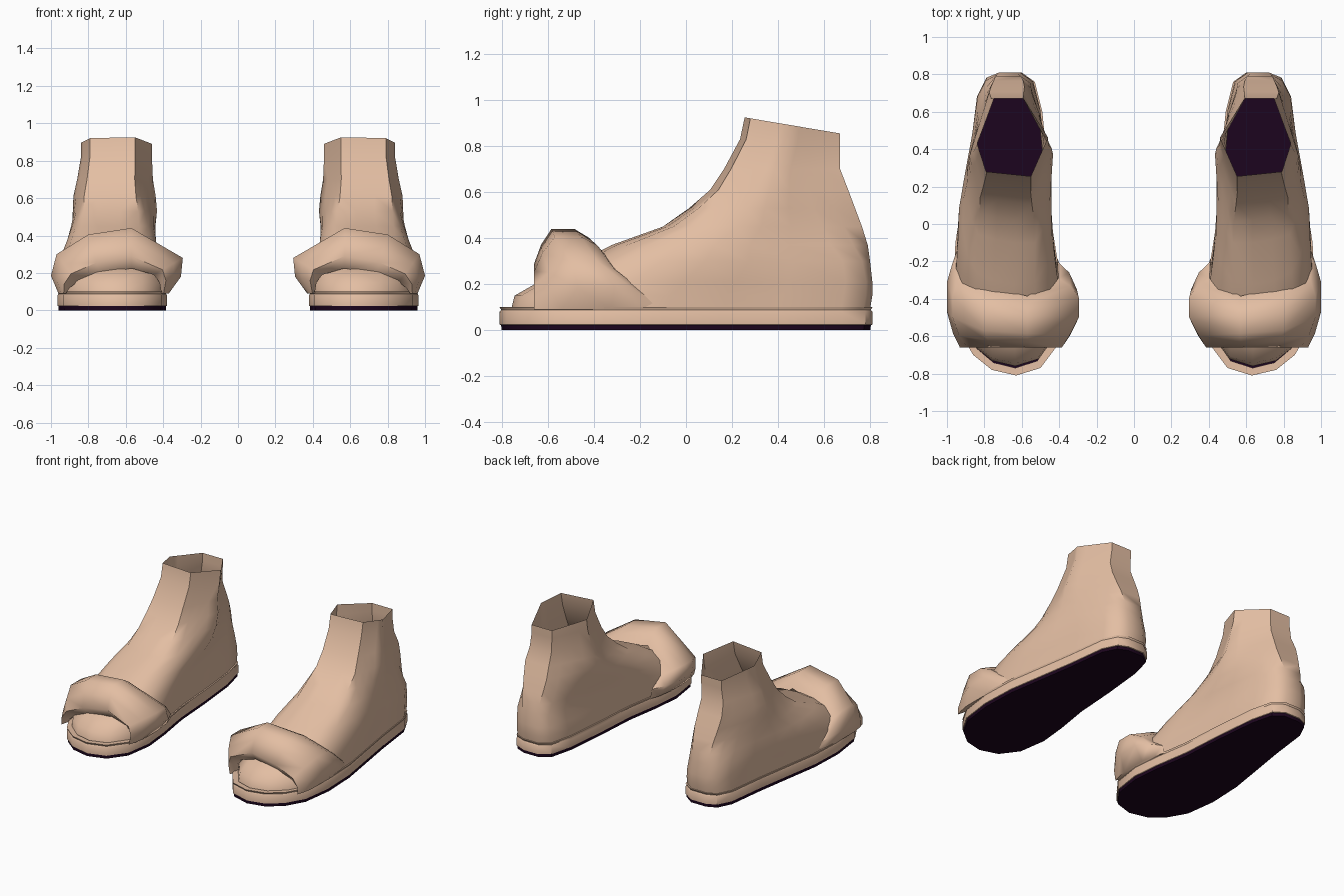
import bpy
from math import radians

cube = bpy.data.objects.get("Cube")
if cube:
    bpy.data.objects.remove(cube, do_unlink=True)


def make_material(name, rgb):
    mat = bpy.data.materials.new(name)
    mat.use_nodes = True
    mat.diffuse_color = (*rgb, 1)
    mat.node_tree.nodes["Principled BSDF"].inputs["Base Color"].default_value = (*rgb, 1)
    return mat


tan = make_material("tan", (0.77, 0.515, 0.365))
dark_plum = make_material("dark_plum", (0.012, 0.0015, 0.013))


def lerp(a, b, t):
    return a + (b - a) * t


def loft(name, rings, mats, cap_first=False, cap_last=False, angle=40):
    """Skin closed rings into a shell and mirror it to the other side."""
    n = len(rings[0])
    verts = [p for ring in rings for p in ring]
    faces = []
    for r in range(len(rings) - 1):
        for i in range(n):
            j = (i + 1) % n
            faces.append((r * n + i, r * n + j, (r + 1) * n + j, (r + 1) * n + i))
    if cap_first:
        faces.append(tuple(reversed(range(n))))
    if cap_last:
        faces.append(tuple(range(len(verts) - n, len(verts))))
    mesh = bpy.data.meshes.new(name)
    mesh.from_pydata(verts, [], faces)
    for mat in mats:
        mesh.materials.append(mat)
    obj = bpy.data.objects.new(name, mesh)
    bpy.context.collection.objects.link(obj)
    bpy.ops.object.select_all(action="DESELECT")
    obj.select_set(True)
    bpy.context.view_layer.objects.active = obj
    bpy.ops.object.mode_set(mode="EDIT")
    bpy.ops.mesh.select_all(action="SELECT")
    bpy.ops.mesh.normals_make_consistent(inside=False)
    bpy.ops.object.mode_set(mode="OBJECT")
    bpy.ops.object.shade_smooth_by_angle(angle=radians(angle))
    mirror = obj.modifiers.new("Mirror", "MIRROR")
    mirror.use_mirror_merge = False
    return obj


# Footprint, from the heel round the outer side to the toes and back
footprint = [(.72, .81), (.79, .78), (.84, .68), (.875, .4), (.915, .15),
             (.955, -.1), (.965, -.35), (.935, -.57), (.86, -.7), (.76, -.78),
             (.63, -.81), (.5, -.77), (.41, -.65), (.38, -.45), (.4, -.25),
             (.44, 0), (.46, .3), (.49, .6), (.53, .76), (.6, .81)]


def sole_ring(z, shrink):
    return [(lerp(x, .67, shrink * 2), y * (1 - shrink), z) for x, y in footprint]


# Sole: dark tread underneath, tan wall with a fine groove, narrow rim on top
sole = loft("sole", [sole_ring(0, .01), sole_ring(.022, .008), sole_ring(.024, 0),
                     sole_ring(.08, 0), sole_ring(.088, .008), sole_ring(.1, 0),
                     sole_ring(.098, .05)],
            [tan, dark_plum], cap_first=True)
for face in sole.data.polygons:
    if face.center.z < .0225:
        face.material_index = 1

# Six-sided ankle outline in unit space, with the steps along each side
ankle_sides = [((.76, 1), 4), ((1, .43), 4), ((.87, .06), 3),
               ((.24, 0), 4), ((0, .5), 4), ((.34, 1), 1)]
ankle = []
for k, ((u0, v0), steps) in enumerate(ankle_sides):
    u1, v1 = ankle_sides[(k + 1) % len(ankle_sides)][0]
    ankle += [(lerp(u0, u1, s / steps), lerp(v0, v1, s / steps)) for s in range(steps)]


def foot_ring(z, front, back, inner, outer, tilt=0):
    """Footprint shape low down, blending to the six-sided ankle."""
    blend = min(max((z - .28) / .3, 0), 1)
    ring = []
    for (x, y), (ankle_u, ankle_v) in zip(footprint, ankle):
        u = lerp((x - .38) / .585, ankle_u, blend)
        v = lerp((y + .81) / 1.62, ankle_v, blend)
        ring.append((lerp(inner, outer, u), lerp(front, back, v), z - tilt * v))
    return ring


# Foot and ankle: an open shell
foot_levels = [(.09, -.76, .8, .395, .955), (.15, -.745, .81, .395, .955),
               (.21, -.64, .81, .405, .95), (.3, -.46, .8, .42, .945),
               (.37, -.33, .79, .42, .925), (.45, -.11, .765, .42, .905),
               (.53, .01, .735, .425, .89), (.61, .105, .705, .44, .88),
               (.7, .165, .67, .455, .86), (.83, .235, .67, .46, .84, .03),
               (.925, .255, .67, .46, .84, .07)]
loft("foot", [foot_ring(*level) for level in foot_levels], [tan], angle=50)

# Padded strap stations across the foot:
# inner x, z, outer x, z, shoulder y, rear y, rear height share
strap_stations = [(.41, .09, .37, .09, -.54, -.18, 0), (.42, .15, .305, .18, -.5, -.2, .1),
                  (.45, .19, .295, .28, -.5, -.29, .3), (.57, .225, .57, .44, -.585, -.385, .58),
                  (.74, .19, .8, .405, -.57, -.34, .58), (.86, .15, .97, .3, -.5, -.27, .5),
                  (.9, .12, 1, .185, -.47, -.15, .3), (.92, .09, .96, .09, -.54, -.11, .4)]


def strap_ring(xi, zi, xo, zo, shoulder, rear, tuck):
    # thickness share and depth of each point of the padded cross-section
    section = [(0, -.61), (.3, -.66), (.68, lerp(-.66, shoulder, .4)), (1, shoulder),
               (1, lerp(shoulder, rear, .5)), (lerp(1, tuck, .4), lerp(shoulder, rear, .8)),
               (tuck, rear)]
    return [(lerp(xi, xo, t), y, lerp(zi, zo, t)) for t, y in section]


loft("strap", [strap_ring(*s) for s in strap_stations], [tan],
     cap_first=True, cap_last=True, angle=60)
